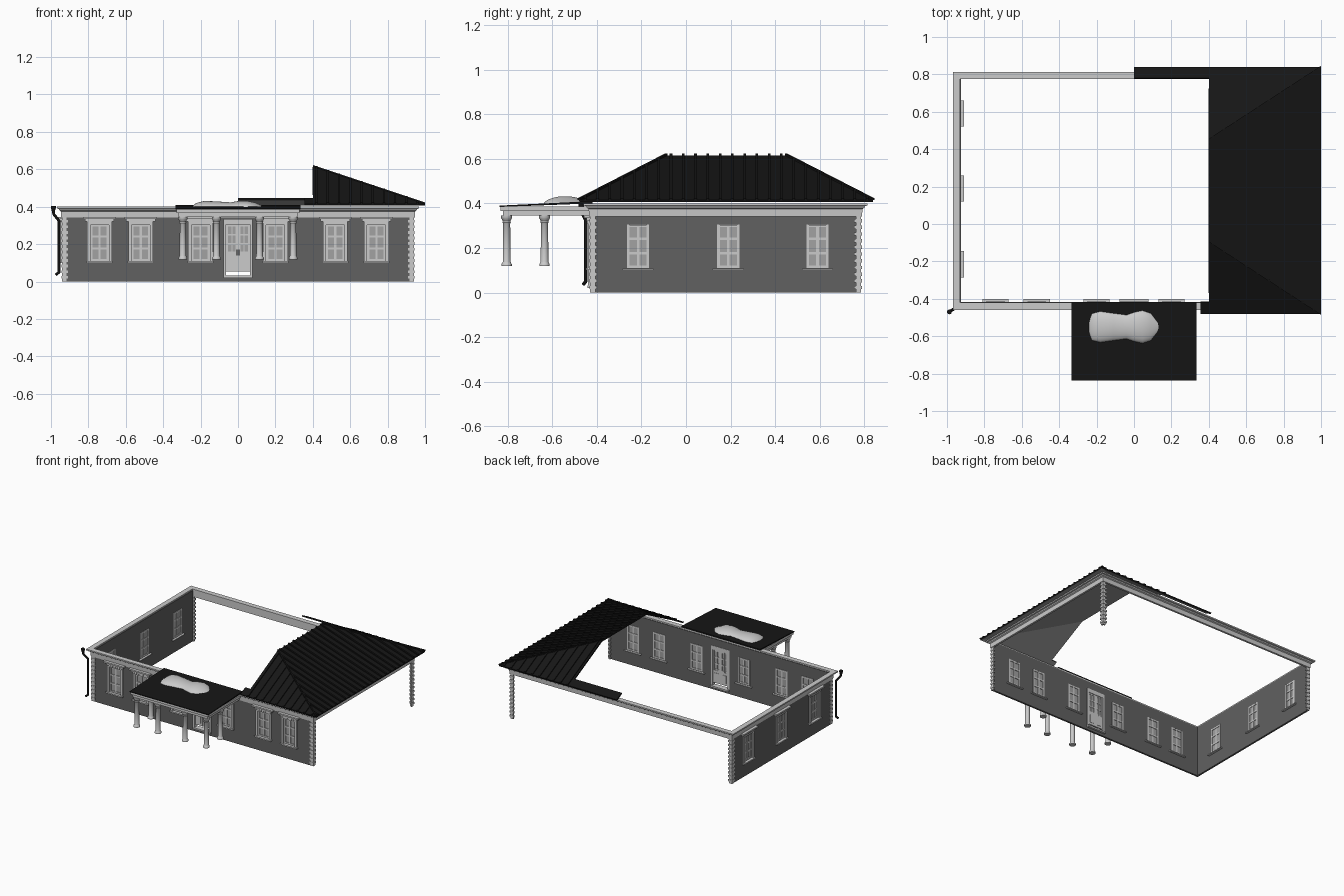
import bpy, bmesh, math
from mathutils import Vector

if "Cube" in bpy.data.objects:
    bpy.data.objects.remove(bpy.data.objects["Cube"])


def material(name, v):
    m = bpy.data.materials.new(name)
    m.diffuse_color = (v, v, v, 1)
    m.use_nodes = True
    m.node_tree.nodes["Principled BSDF"].inputs["Base Color"].default_value = m.diffuse_color
    return m


WALL, ROOF, GLASS = material("wall", 0.12), material("black_metal", 0.008), material("glass", 0.36)
X, Y0, Y1 = 0.94, -0.43, 0.785          # outer faces of the walls


def part(name, bm, *mats, smooth=False):
    me = bpy.data.meshes.new(name)
    bm.to_mesh(me)
    bm.free()
    ob = bpy.data.objects.new(name, me)
    bpy.context.collection.objects.link(ob)
    for m in mats:
        me.materials.append(m)
    if smooth:
        bpy.ops.object.select_all(action='DESELECT')
        ob.select_set(True)
        bpy.context.view_layer.objects.active = ob
        bpy.ops.object.shade_smooth_by_angle(angle=math.radians(40))
    return ob


def hexa(bm, pts):
    v = [bm.verts.new(p) for p in pts]
    fs = [bm.faces.new([v[i] for i in f]) for f in
          ((0, 3, 2, 1), (4, 5, 6, 7), (0, 1, 5, 4), (1, 2, 6, 5), (2, 3, 7, 6), (3, 0, 4, 7))]
    bmesh.ops.recalc_face_normals(bm, faces=fs)


def box(bm, a, b):
    (x0, x1), (y0, y1), (z0, z1) = [sorted(p) for p in zip(a, b)]
    hexa(bm, [(x, y, z) for z in (z0, z1) for x, y in ((x0, y0), (x1, y0), (x1, y1), (x0, y1))])


# Wall coordinates: u along the wall, d outward, z up
def front(u, d, z): return (u, Y0 - d, z)
def left(u, d, z): return (-X - d, u, z)


def slab(bm, wall, u0, u1, z0, z1, d0, d1):
    box(bm, wall(u0, d0, z0), wall(u1, d1, z1))


def lathe(bm, profile, x, y, n=20):
    rings = [[bm.verts.new((x + r * math.cos(k * math.tau / n), y + r * math.sin(k * math.tau / n), z))
              for k in range(n)] for r, z in profile]
    for a, b in zip(rings, rings[1:]):
        for k in range(n):
            bm.faces.new((a[k], a[(k + 1) % n], b[(k + 1) % n], b[k]))
    bm.faces.new(rings[0][::-1])
    bm.faces.new(rings[-1])


# Walls: grid of cells with the openings left out, then extruded
def wall_panel(name, wall, u0, u1, holes):
    bm = bmesh.new()
    us = sorted({u0, u1, *[h[0] for h in holes], *[h[1] for h in holes]})
    zs = sorted({0, 0.39, *[h[2] for h in holes], *[h[3] for h in holes]})
    for a, b in zip(us, us[1:]):
        for c, e in zip(zs, zs[1:]):
            mu, mz = (a + b) / 2, (c + e) / 2
            if not any(h[0] < mu < h[1] and h[2] < mz < h[3] for h in holes):
                bm.faces.new([bm.verts.new(wall(u, 0, z)) for u, z in ((a, c), (b, c), (b, e), (a, e))])
    bmesh.ops.remove_doubles(bm, verts=bm.verts, dist=1e-5)
    res = bmesh.ops.extrude_face_region(bm, geom=bm.faces[:] + bm.edges[:] + bm.verts[:])
    shift = Vector(wall(0, -0.014, 0)) - Vector(wall(0, 0, 0))
    bmesh.ops.translate(bm, vec=shift, verts=[g for g in res['geom'] if isinstance(g, bmesh.types.BMVert)])
    bmesh.ops.recalc_face_normals(bm, faces=bm.faces)
    part(name, bm, WALL)


front_u = [s * u for u in (0.2, 0.52, 0.74) for s in (-1, 1)]
left_u = [-0.215, 0.19, 0.59]
def opening(u): return (u - 0.05, u + 0.05, 0.11, 0.305)
wall_panel("front_wall", front, -X, X, [opening(u) for u in front_u] + [(-0.068, 0.068, 0.03, 0.325)])
wall_panel("left_wall", left, Y0, Y1, [opening(u) for u in left_u])


# Windows: surround, sash bars, pane, sills and hood
def window(name, wall, u):
    bm, pane = bmesh.new(), bmesh.new()
    def s(*a): slab(bm, wall, u + a[0], u + a[1], *a[2:])
    for k in (-1, 1):
        s(k * 0.049, k * 0.066, 0.108, 0.322, -0.002, 0.009)
        s(k * 0.038, k * 0.05, 0.11, 0.305, -0.016, -0.002)
    s(-0.05, 0.05, 0.303, 0.322, -0.002, 0.009)
    for z in (0.11, 0.17, 0.235, 0.293):
        s(-0.04, 0.04, z, z + 0.011, -0.015, -0.003)
    s(-0.006, 0.006, 0.115, 0.3, -0.014, -0.0025)
    s(-0.07, 0.07, 0.1, 0.11, -0.002, 0.018)
    s(-0.07, 0.07, 0.1, 0.107, -0.03, -0.01)
    s(-0.078, 0.078, 0.322, 0.334, 0, 0.016)
    s(-0.088, 0.088, 0.334, 0.345, 0, 0.027)
    for k in range(7):
        s(-0.063 + k * 0.019, -0.051 + k * 0.019, 0.31, 0.322, 0, 0.014)
    slab(pane, wall, u - 0.045, u + 0.045, 0.115, 0.3, -0.011, -0.008)
    part(name + "_frame", bm)
    part(name + "_pane", pane, GLASS)


for i, u in enumerate(front_u):
    window(f"front_window_{i}", front, u)
for i, u in enumerate(left_u):
    window(f"left_window_{i}", left, u)

# Double door with glazed upper halves, open gap beneath
bm, pane, knob = bmesh.new(), bmesh.new(), bmesh.new()
for k in (-1, 1):
    slab(bm, front, k * 0.063, k * 0.078, 0.025, 0.335, -0.016, 0.01)
    slab(bm, front, k * 0.001, k * 0.063, 0.053, 0.15, -0.012, -0.003)
    slab(bm, front, k * 0.016, k * 0.05, 0.07, 0.13, -0.015, 0.001)
    for a, b in ((0.001, 0.013), (0.03, 0.036), (0.053, 0.063)):
        slab(bm, front, k * a, k * b, 0.15, 0.315, -0.012, -0.001)
    for z in (0.15, 0.195, 0.245, 0.295):
        slab(bm, front, k * 0.001, k * 0.063, z, z + 0.01, -0.011, -0.002)
    slab(knob, front, k * 0.004, k * 0.009, 0.14, 0.17, -0.002, 0.008)
slab(bm, front, -0.065, 0.065, 0.305, 0.335, -0.016, 0.01)
slab(bm, front, -0.078, 0.078, 0.02, 0.032, -0.03, 0.012)
slab(pane, front, -0.062, 0.062, 0.155, 0.305, -0.008, -0.005)
part("door", bm)
part("door_pane", pane, GLASS)
part("door_handles", knob, ROOF)

# Toothed corner stones on all four corners
bm = bmesh.new()
for sx in (-1, 1):
    for y, sy in ((Y0, -1), (Y1, 1)):
        for k in range(23):
            w, z, h, o = (0.024, 0.034)[k % 2], 0.345 * k / 23, 0.345 / 23, (0.001, 0.004)[k % 2]
            cx, cy = sx * (X + o), y + sy * o
            box(bm, (cx, cy, z), (cx - sx * w, cy - sy * 0.012, z + h))
            box(bm, (cx, cy - sy * 0.012, z), (cx - sx * 0.012, cy - sy * w, z + h))
part("corner_stones", bm)

# Stepped cornice swept around the rectangle of the walls
bm = bmesh.new()
profile = [(-0.01, 0.342), (0.005, 0.342), (0.007, 0.375), (0.015, 0.38), (0.018, 0.388),
           (0.029, 0.39), (0.029, 0.4), (-0.01, 0.4)]
loops = [[bm.verts.new(p) for p in ((-X - o, Y0 - o, z), (X + o, Y0 - o, z), (X + o, Y1 + o, z), (-X - o, Y1 + o, z))]
         for o, z in profile]
for a, b in zip(loops, loops[1:] + loops[:1]):
    for k in range(4):
        bm.faces.new((a[k], a[(k + 1) % 4], b[(k + 1) % 4], b[k]))
bmesh.ops.recalc_face_normals(bm, faces=bm.faces)
part("cornice", bm)

# Half of the hipped roof, cut open at x = 0.4, with eave strips running on
ZE, ZT, YF, YB, RUN, CUT = 0.415, 0.615, -0.48, 0.84, 0.39, 0.4
zs = ZE + 0.06 * (ZT - ZE) / RUN
bm = bmesh.new()
for pts in ([(1, YF, ZE), (1, YB, ZE), (CUT, YB - RUN, ZT), (CUT, YF + RUN, ZT)],
            [(0.355, YF, ZE), (1, YF, ZE), (CUT, YF + RUN, ZT), (CUT, YF + 0.06, zs), (0.355, YF + 0.06, zs)],
            [(1, YB, ZE), (0, YB, ZE), (0, YB - 0.06, zs), (CUT, YB - 0.06, zs), (CUT, YB - RUN, ZT)]):
    bm.faces.new([bm.verts.new(p) for p in pts])
bmesh.ops.remove_doubles(bm, verts=bm.verts, dist=1e-5)
roof = part("hipped_roof", bm, ROOF, material("roof_underside", 0.3))
sol = roof.modifiers.new("thickness", 'SOLIDIFY')
sol.thickness, sol.offset, sol.material_offset = 0.01, -1, 1

# Raised seams running up each slope
bm = bmesh.new()


def seam(a, b, side):
    a, b, s, up = Vector(a), Vector(b), Vector(side) * 0.006, Vector((0, 0, 0.008))
    low = [a - s, a + s, b + s, b - s]
    hexa(bm, low + [p + up for p in low])


for k in range(10):
    x = 0.42 + k * 0.06
    t = (1 - x) / 0.6
    for y, s in ((YF, 1), (YB, -1)):
        seam((x, y, ZE), (x, y + s * RUN * t, ZE + (ZT - ZE) * t), (1, 0, 0))
for k in range(24):
    y = YF + 0.028 + k * 0.055
    t = min(1, (y - YF) / RUN, (YB - y) / RUN)
    seam((1, y, ZE), (1 - 0.6 * t, y, ZE + (ZT - ZE) * t), (0, 1, 0))
for y, s in ((YF, 1), (YB, -1)):
    seam((1, y, ZE), (CUT, y + s * RUN, ZT), (0, 1, 0))
part("roof_seams", bm, ROOF)

# Porch: frieze, cornice and sloping black top
bm = bmesh.new()
box(bm, (-0.318, -0.822, 0.345), (0.318, Y0, 0.366))
box(bm, (-0.328, -0.832, 0.366), (0.328, Y0, 0.386))
part("porch_cornice", bm)
bm = bmesh.new()
hexa(bm, [(x, y, z) for dz in (0, 1) for x, y, z in
          ((-0.334, -0.838, 0.384 + dz * 0.006), (0.334, -0.838, 0.384 + dz * 0.006),
           (0.334, -0.42, 0.4 + dz * 0.01), (-0.334, -0.42, 0.4 + dz * 0.01))])
part("porch_roof", bm, ROOF)

# Rounded two-lobed mound lying on the porch roof
bm = bmesh.new()
sections = [(-0.245, 0.03, 0.004), (-0.225, 0.075, 0.022), (-0.18, 0.085, 0.034), (-0.11, 0.075, 0.031),
            (-0.04, 0.066, 0.026), (0.0, 0.08, 0.033), (0.045, 0.09, 0.035), (0.09, 0.075, 0.026), (0.137, 0.02, 0.004)]
rows = [[bm.verts.new((x, -0.55 - w * math.cos(math.pi * k / 12),
                       0.397 - 0.04 * w * math.cos(math.pi * k / 12) + h * math.sin(math.pi * k / 12)))
         for k in range(13)] for x, w, h in sections]
for a, b in zip(rows, rows[1:]):
    for k in range(12):
        bm.faces.new((a[k], b[k], b[k + 1], a[k + 1]))
bm.faces.new(rows[0])
bm.faces.new(rows[-1][::-1])
bmesh.ops.recalc_face_normals(bm, faces=bm.faces)
part("porch_mound", bm, smooth=True)

# Porch columns: four in front, two behind
col = [(0.023, 0.118), (0.023, 0.128), (0.02, 0.132), (0.0175, 0.138), (0.016, 0.31), (0.019, 0.314),
       (0.017, 0.32), (0.022, 0.33), (0.025, 0.334), (0.025, 0.346)]
for i, (x, y) in enumerate([(-0.295, -0.805), (-0.115, -0.805), (0.115, -0.805), (0.295, -0.805),
                            (-0.295, -0.635), (0.295, -0.635)]):
    bm = bmesh.new()
    lathe(bm, col, x, y)
    part(f"porch_column_{i}", bm, smooth=True)

# Drainpipe with funnel at the front left corner
cu = bpy.data.curves.new("drainpipe", 'CURVE')
cu.dimensions, cu.bevel_depth, cu.bevel_resolution, cu.use_fill_caps = '3D', 0.008, 2, True
path = [(-0.987, -0.47, 0.385), (-0.985, -0.468, 0.36), (-0.957, -0.45, 0.325), (-0.957, -0.45, 0.05), (-0.972, -0.46, 0.037)]
sp = cu.splines.new('POLY')
sp.points.add(len(path) - 1)
for p, q in zip(sp.points, path):
    p.co = (*q, 1)
cu.materials.append(ROOF)
bpy.context.collection.objects.link(bpy.data.objects.new("drainpipe", cu))
bm = bmesh.new()
lathe(bm, [(0.008, 0.375), (0.013, 0.392), (0.013, 0.404)], -0.987, -0.47, 12)
part("drain_funnel", bm, ROOF, smooth=True)
